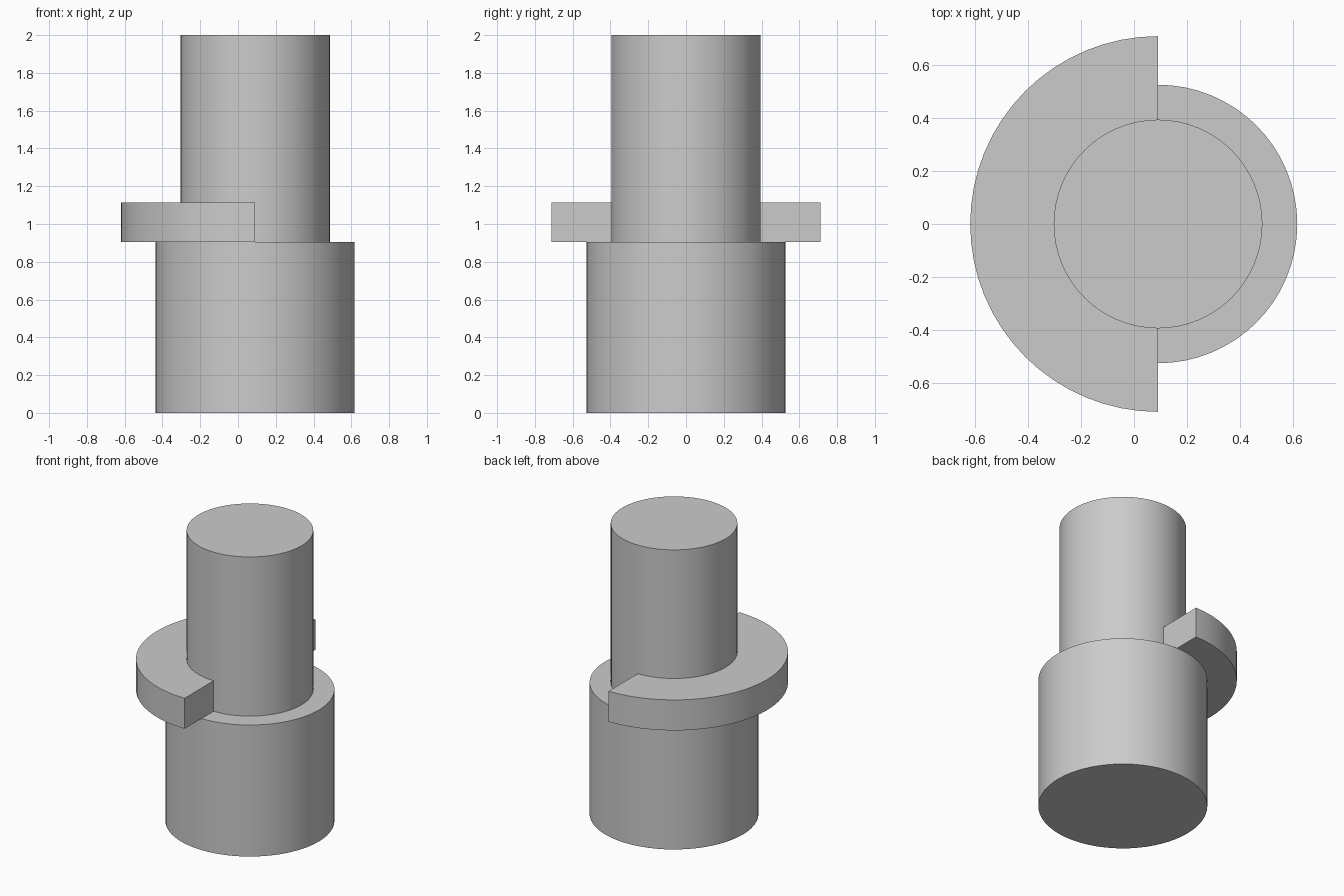
import bpy, bmesh, math
from mathutils import Vector

cube = bpy.data.objects.get("Cube")
if cube:
    bpy.data.objects.remove(cube, do_unlink=True)

AXIS_X = 0.091
SHOULDER_Z = 0.905
COLLAR_TOP = 1.115
SHAFT_R = 0.395

# Plain grey for every part
grey = bpy.data.materials.new("plain_grey")
grey.use_nodes = True
colour = (0.6, 0.6, 0.6, 1)
grey.diffuse_color = colour
grey.node_tree.nodes["Principled BSDF"].inputs["Base Color"].default_value = colour


def finish(obj):
    obj.data.materials.append(grey)
    bpy.ops.object.select_all(action='DESELECT')
    obj.select_set(True)
    bpy.context.view_layer.objects.active = obj
    bpy.ops.object.shade_smooth_by_angle(angle=math.radians(30))


def cylinder(name, radius, bottom, top):
    bpy.ops.mesh.primitive_cylinder_add(
        vertices=64, radius=radius, depth=top - bottom,
        location=(AXIS_X, 0, (bottom + top) / 2))
    obj = bpy.context.object
    obj.name = name
    finish(obj)


# Wide base and narrower shaft
cylinder("base", 0.527, 0, SHOULDER_Z)
cylinder("shaft", SHAFT_R, SHOULDER_Z, 2)

# Half-ring collar: a rectangular section spun around the right side
bm = bmesh.new()
section = [(SHAFT_R, SHOULDER_Z), (0.711, SHOULDER_Z),
           (0.711, COLLAR_TOP), (SHAFT_R, COLLAR_TOP)]
start = bm.faces.new([bm.verts.new((0, r, z)) for r, z in section])
bmesh.ops.spin(bm, geom=[start, *start.edges, *start.verts], cent=Vector(),
               axis=(0, 0, 1), angle=math.pi, steps=32, use_duplicate=False)
# Close the starting end if the spin consumed its face
bmesh.ops.holes_fill(bm, edges=[e for e in bm.edges if e.is_boundary], sides=4)
bmesh.ops.recalc_face_normals(bm, faces=bm.faces)
mesh = bpy.data.meshes.new("half_collar")
bm.to_mesh(mesh)
bm.free()
collar = bpy.data.objects.new("half_collar", mesh)
collar.location.x = AXIS_X
bpy.context.collection.objects.link(collar)
finish(collar)
